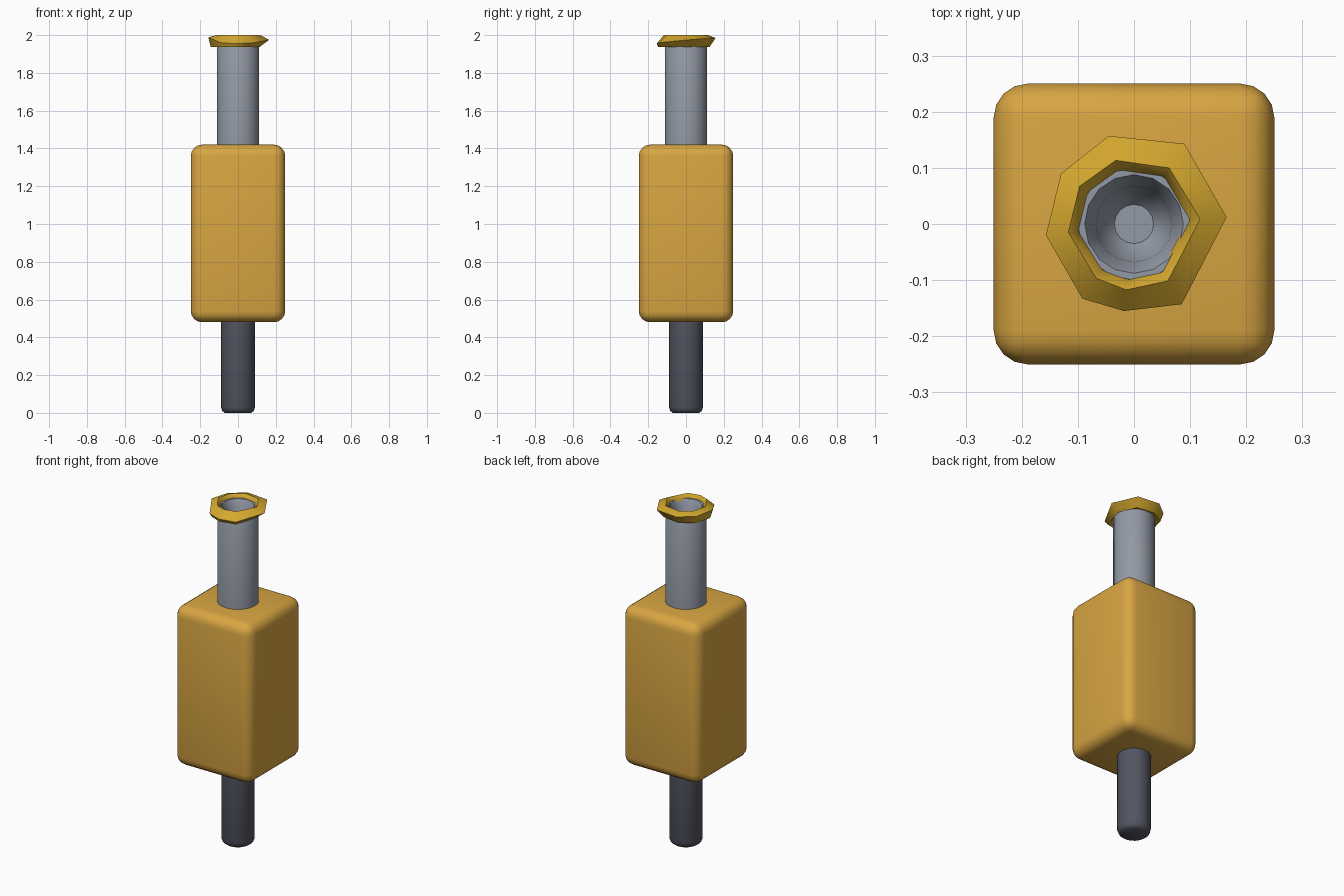
import bpy, bmesh, math

cube = bpy.data.objects.get("Cube")
if cube:
    bpy.data.objects.remove(cube, do_unlink=True)


def material(name, rgb):
    m = bpy.data.materials.new(name)
    m.use_nodes = True
    color = (*rgb, 1)
    m.diffuse_color = color
    bsdf = next(n for n in m.node_tree.nodes if n.type == 'BSDF_PRINCIPLED')
    bsdf.inputs["Base Color"].default_value = color
    return m


gold = material("warm gold", (0.69, 0.38, 0.055))
yellow = material("collar yellow", (0.66, 0.39, 0.028))
steel = material("light steel", (0.29, 0.32, 0.38))
dark = material("dark steel", (0.085, 0.09, 0.12))


def finish(name, bm, mat, angle):
    bmesh.ops.recalc_face_normals(bm, faces=bm.faces)
    mesh = bpy.data.meshes.new(name)
    bm.to_mesh(mesh)
    bm.free()
    obj = bpy.data.objects.new(name, mesh)
    bpy.context.collection.objects.link(obj)
    mesh.materials.append(mat)
    bpy.ops.object.select_all(action='DESELECT')
    obj.select_set(True)
    bpy.context.view_layer.objects.active = obj
    bpy.ops.object.shade_smooth_by_angle(angle=math.radians(angle))
    return obj


def bridge(bm, a, b):
    n = len(a)
    for i in range(n):
        bm.faces.new((a[i], a[(i + 1) % n], b[(i + 1) % n], b[i]))


def lathe(name, profile, sides, mat):
    """Revolve (radius, z) pairs and cap both ends."""
    bm = bmesh.new()
    loops = []
    for r, z in profile:
        angles = [math.tau * i / sides for i in range(sides)]
        loops.append([bm.verts.new((r * math.cos(a), r * math.sin(a), z)) for a in angles])
    for a, b in zip(loops, loops[1:]):
        bridge(bm, a, b)
    bm.faces.new(loops[0])
    bm.faces.new(loops[-1])
    return finish(name, bm, mat, 50)


# Rounded central block
bm = bmesh.new()
bmesh.ops.create_cube(bm, size=1)
for v in bm.verts:
    v.co.x *= 0.5
    v.co.y *= 0.5
    v.co.z = v.co.z * 0.94 + 0.95
bmesh.ops.bevel(bm, geom=bm.edges[:], offset=0.06, segments=4, profile=0.5, affect='EDGES')
finish("body_block", bm, gold, 40)

# Lower rod with a softened tip
lathe("lower_rod", [(0.07, 0), (0.083, 0.01), (0.09, 0.03), (0.09, 0.5)], 16, dark)

# Upper tube with a tapering bore
lathe("upper_tube", [(0.112, 1.4), (0.112, 1.955), (0.1, 1.98), (0.088, 1.98),
                     (0.068, 1.94), (0.06, 1.88), (0.035, 1.85)], 16, steel)

# Uneven faceted collar: rim corner x, y, z and lower-edge inset
rim = [(0.165, 0.012, 1.975, 0.7), (0.09, 0.143, 1.985, 0.78),
       (-0.045, 0.157, 1.985, 0.8), (-0.13, 0.09, 1.985, 0.9),
       (-0.157, -0.02, 1.988, 0.92), (-0.092, -0.133, 1.96, 0.92),
       (-0.018, -0.155, 1.955, 0.95), (0.085, -0.143, 1.96, 0.9)]
bm = bmesh.new()
bottom, lower, outer, top, inner = [], [], [], [], []
for x, y, z, inset in rim:
    r = math.hypot(x, y)
    for loop, radius, height in ((bottom, 0.1, 1.945), (lower, r * inset, 1.938),
                                 (outer, r, z), (top, 0.118, 2.0), (inner, 0.096, 1.975)):
        loop.append(bm.verts.new((x * radius / r, y * radius / r, height)))
loops = [bottom, lower, outer, top, inner]
for a, b in zip(loops, loops[1:] + loops[:1]):
    bridge(bm, a, b)
finish("top_collar", bm, yellow, 50)
